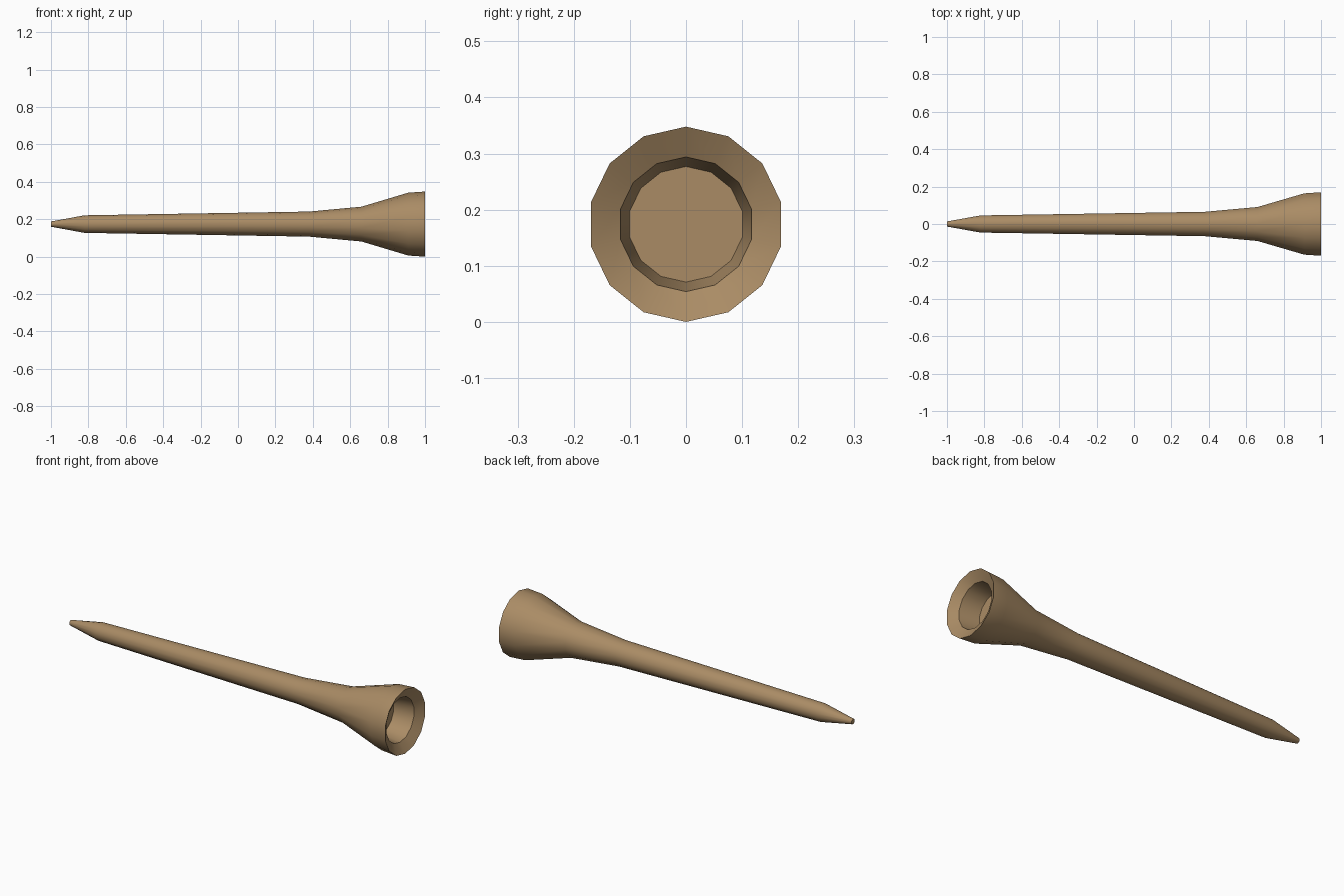
import bpy, bmesh, math

cube = bpy.data.objects.get("Cube")
if cube:
    bpy.data.objects.remove(cube)

SIDES = 14
AXIS_Z = 0.174

# Wood colour
wood = bpy.data.materials.new("tan wood")
wood.use_nodes = True
colour = (0.40, 0.26, 0.13, 1)
wood.diffuse_color = colour
wood.node_tree.nodes["Principled BSDF"].inputs["Base Color"].default_value = colour


def lathe(name, profile):
    """Turn (x, radius) points around the x direction, capping both ends."""
    bm = bmesh.new()
    rings = []
    for x, r in profile:
        ring = []
        for i in range(SIDES):
            a = math.tau * i / SIDES
            ring.append(bm.verts.new((x, r * math.sin(a), AXIS_Z + r * math.cos(a))))
        rings.append(ring)
    for a, b in zip(rings, rings[1:]):
        for i in range(SIDES):
            j = (i + 1) % SIDES
            bm.faces.new((a[i], a[j], b[j], b[i]))
    bm.faces.new(rings[0])
    bm.faces.new(rings[-1])
    bmesh.ops.recalc_face_normals(bm, faces=bm.faces)
    mesh = bpy.data.meshes.new(name)
    bm.to_mesh(mesh)
    bm.free()
    obj = bpy.data.objects.new(name, mesh)
    bpy.context.collection.objects.link(obj)
    mesh.materials.append(wood)
    bpy.ops.object.select_all(action='DESELECT')
    obj.select_set(True)
    bpy.context.view_layer.objects.active = obj
    bpy.ops.object.shade_smooth_by_angle(angle=math.radians(32))
    return obj


# Blunt tip, tapered shaft, flared head, then the dished rim and cup floor
tip_and_shaft = [(-1, 0.014), (-0.82, 0.047), (0.38, 0.067)]
flared_head = [(0.66, 0.093), (0.91, 0.168), (1, 0.174)]
cup = [(0.97, 0.12), (0.86, 0.103)]
lathe("peg", tip_and_shaft + flared_head + cup)
